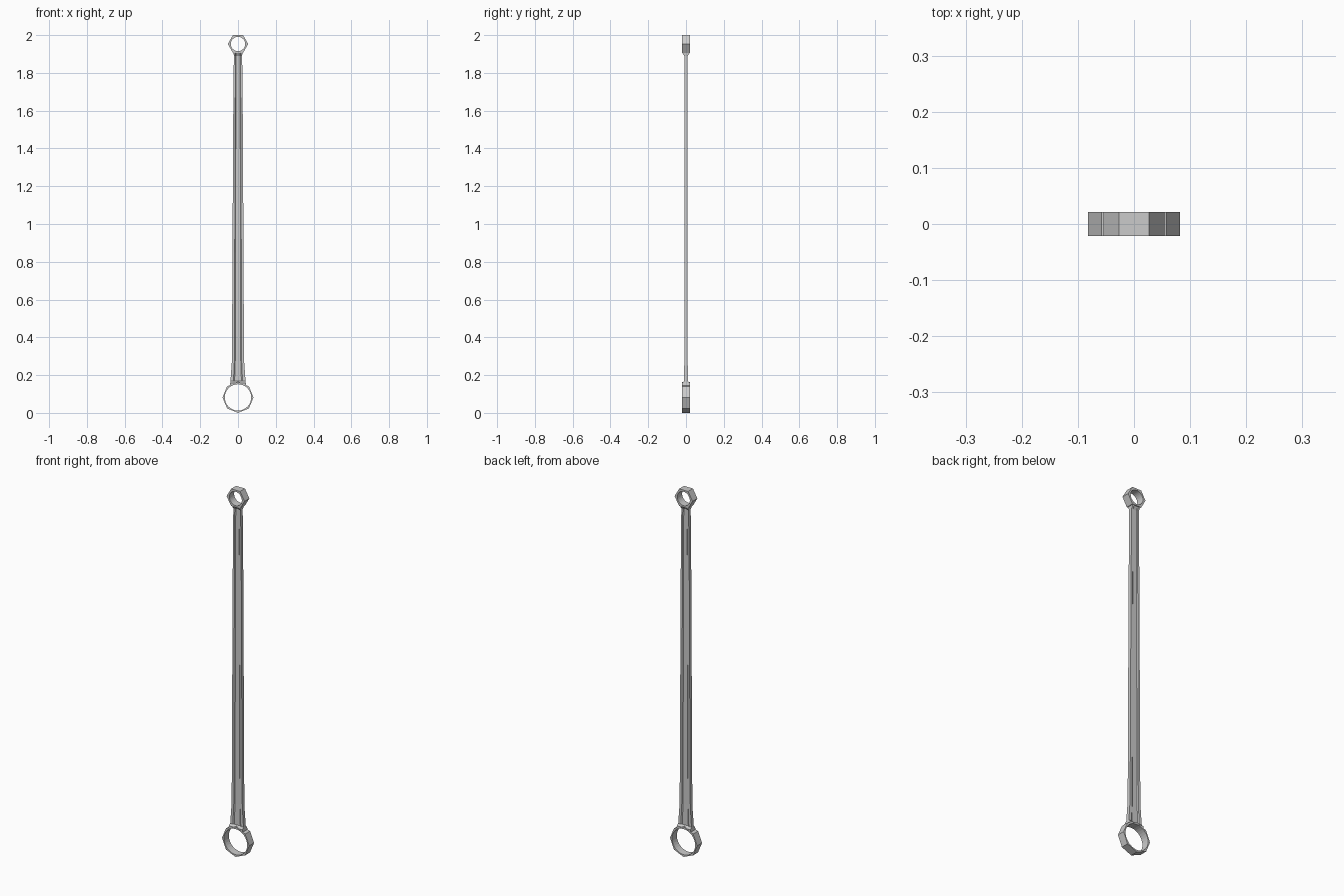
import bpy, bmesh
from math import cos, sin, pi, radians

if "Cube" in bpy.data.objects:
    bpy.data.objects.remove(bpy.data.objects["Cube"])


def mesh_object(name, bm):
    bmesh.ops.recalc_face_normals(bm, faces=bm.faces)
    me = bpy.data.meshes.new(name)
    bm.to_mesh(me)
    bm.free()
    ob = bpy.data.objects.new(name, me)
    bpy.context.collection.objects.link(ob)
    return ob


def loft(name, sections):
    """Skin a stack of closed loops and cap both ends."""
    bm = bmesh.new()
    rings = [[bm.verts.new(p) for p in s] for s in sections]
    n = len(rings[0])
    for a, b in zip(rings, rings[1:]):
        for i in range(n):
            j = (i + 1) % n
            bm.faces.new((a[i], a[j], b[j], b[i]))
    bm.faces.new(rings[0])
    bm.faces.new(rings[-1])
    return mesh_object(name, bm)


def eye(name, sides, start, outer, inner, z, half, hole_sides=32):
    """Faceted outside, round bore: a ring lying in the xz plane."""
    bm = bmesh.new()
    apothem = outer * cos(pi / sides)
    # bore segments are a multiple of the sides so the facets stay flat
    k = max(1, round(hole_sides / sides))
    n = sides * k
    loops = []
    for y in (-half, half):
        out, inn = [], []
        for i in range(n):
            a = start + 2 * pi * i / n
            local = (i % k) * 2 * pi / n - pi / sides
            r = apothem / cos(local)
            out.append(bm.verts.new((r * cos(a), y, z + r * sin(a))))
            inn.append(bm.verts.new((inner * cos(a), y, z + inner * sin(a))))
        loops.append((out, inn))
    (fo, fi), (bo, bi) = loops
    for i in range(n):
        j = (i + 1) % n
        for p, q in ((fo, fi), (fi, bi), (bi, bo), (bo, fo)):
            bm.faces.new((p[i], p[j], q[j], q[i]))
    return mesh_object(name, bm)


def h_section(z, w, t, web):
    """H-shaped section: half width w, half depth t, half web depth."""
    q = [(w, t), (w * 0.6, t), (w * 0.45, web)]
    half = q + [(-x, y) for x, y in reversed(q)]
    return [(x, y, z) for x, y in half + [(-x, -y) for x, y in half]]


# Eyes at the two ends
eye("big_end_eye", 8, -pi / 2, 0.082, 0.070, 0.082, 0.021)
eye("small_end_eye", 6, 0, 0.054, 0.038, 1.953, 0.021)

# Tapered shank with a groove front and back
shank = loft("shank", [h_section(*s) for s in (
    (0.130, 0.046, 0.020, 0.020),
    (0.158, 0.041, 0.020, 0.018),
    (0.168, 0.040, 0.010, 0.006),
    (0.280, 0.032, 0.009, 0.005),
    (0.850, 0.029, 0.009, 0.005),
    (1.500, 0.026, 0.009, 0.005),
    (1.890, 0.022, 0.009, 0.005),
    (1.904, 0.023, 0.018, 0.014),
    (1.911, 0.024, 0.020, 0.020),
)])

# Clear the big bore through the foot of the shank
bpy.ops.mesh.primitive_cylinder_add(
    vertices=32, radius=0.070, depth=0.2, location=(0, 0, 0.082),
    rotation=(radians(90), 0, 0))
cutter = bpy.context.object
cutter.name = "bore_cutter"
cutter.hide_render = True
cutter.display_type = 'WIRE'
mod = shank.modifiers.new("bore", 'BOOLEAN')
mod.operation = 'DIFFERENCE'
mod.solver = 'EXACT'
mod.object = cutter
bpy.context.view_layer.objects.active = shank
bpy.ops.object.modifier_apply(modifier=mod.name)
bpy.data.objects.remove(cutter)
